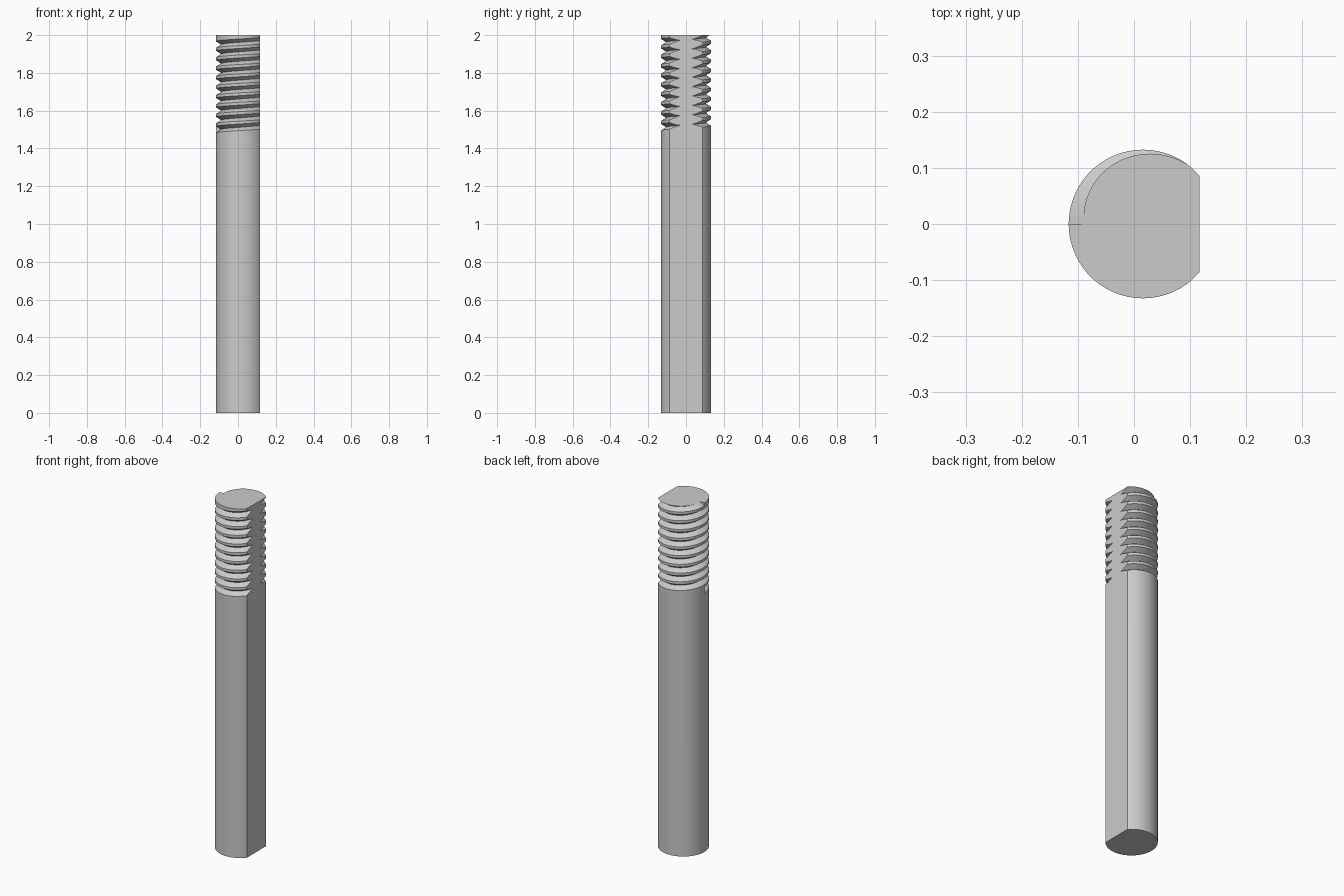
import bpy, bmesh, math
from mathutils import Vector

cube = bpy.data.objects.get("Cube")
if cube:
    bpy.data.objects.remove(cube, do_unlink=True)

HEIGHT, RADIUS, ROOT = 2.0, 0.1325, 0.105   # rod length, crest and groove radius
AXIS_X, FLAT_X = 0.016, 0.1165              # rod axis and the milled flat
START, TURNS, PITCH = 1.5, 10, 0.05         # helical groove
HALF = 0.35 * PITCH                         # half the groove's width
STEPS = 60

metal = bpy.data.materials.new("grey_metal")
metal.use_nodes = True
colour = (0.6, 0.6, 0.6, 1)
metal.diffuse_color = colour
metal.node_tree.nodes["Principled BSDF"].inputs["Base Color"].default_value = colour

bm = bmesh.new()
cache = {}


def vert(t, point):
    """Shared vertex at t turns round the axis, starting from -x."""
    r, z = point
    a = math.pi + math.tau * (t % 1.0)
    co = Vector((AXIS_X + r * math.cos(a), r * math.sin(a), z))
    key = tuple(round(c, 5) for c in co)
    if key not in cache:
        cache[key] = bm.verts.new(co)
    return cache[key]


def face(corners):
    verts = list(dict.fromkeys(vert(t, p) for t, p in corners))
    if len(verts) > 2:
        bm.faces.new(verts)


def column(t):
    """Profile of the rod at t turns: shaft, V grooves, top rim."""
    points = [(RADIUS, 0)]
    for k in range(TURNS):
        mid = START + (k + t) * PITCH
        top = min(mid + HALF, HEIGHT)
        rim = ROOT + (RADIUS - ROOT) * (top - mid) / HALF
        points += [(RADIUS, mid - HALF), (ROOT, mid), (rim, top)]
    return points + [(rim, HEIGHT)]


columns = [(i / STEPS, column(i / STEPS)) for i in range(STEPS + 1)]
groove_start = columns[0][1][1:4]
end_lip = (RADIUS, HEIGHT - HALF)

# Shaft and thread surface
for i in range(STEPS):
    (t0, c0), (t1, c1) = columns[i], columns[i + 1]
    for j in range(len(c0) - 1):
        right = [(t1, c1[j]), (t1, c1[j + 1])]
        left = [(t0, c0[j + 1]), (t0, c0[j])]
        if i == STEPS - 1 and j == 0:
            right[1:1] = [(t1, groove_start[0]), (t1, groove_start[2])]
        if i == 0 and j == len(c0) - 2:
            left.insert(1, (t0, end_lip))
        face(right + left)

# Blunt ends of the groove, then the end caps
face([(0, p) for p in groove_start])
face([(0, end_lip), (0, (RADIUS, HEIGHT)), (0, (ROOT, HEIGHT))])
face([(t, c[0]) for t, c in reversed(columns)])
face([(t, c[-1]) for t, c in columns])

# Milled flat along the whole left side
cut = bmesh.ops.bisect_plane(
    bm, geom=bm.verts[:] + bm.edges[:] + bm.faces[:], dist=1e-6,
    plane_co=(FLAT_X, 0, 0), plane_no=(1, 0, 0), clear_outer=True)
rim_edges = [e for e in cut["geom_cut"] if isinstance(e, bmesh.types.BMEdge)]
bmesh.ops.edgeloop_fill(bm, edges=rim_edges)
bmesh.ops.recalc_face_normals(bm, faces=bm.faces[:])

mesh = bpy.data.meshes.new("threaded_rod")
bm.to_mesh(mesh)
bm.free()
mesh.materials.append(metal)
rod = bpy.data.objects.new("threaded_rod", mesh)
bpy.context.collection.objects.link(rod)

bpy.ops.object.select_all(action="DESELECT")
rod.select_set(True)
bpy.context.view_layer.objects.active = rod
bpy.ops.object.shade_smooth_by_angle(angle=math.radians(30))
